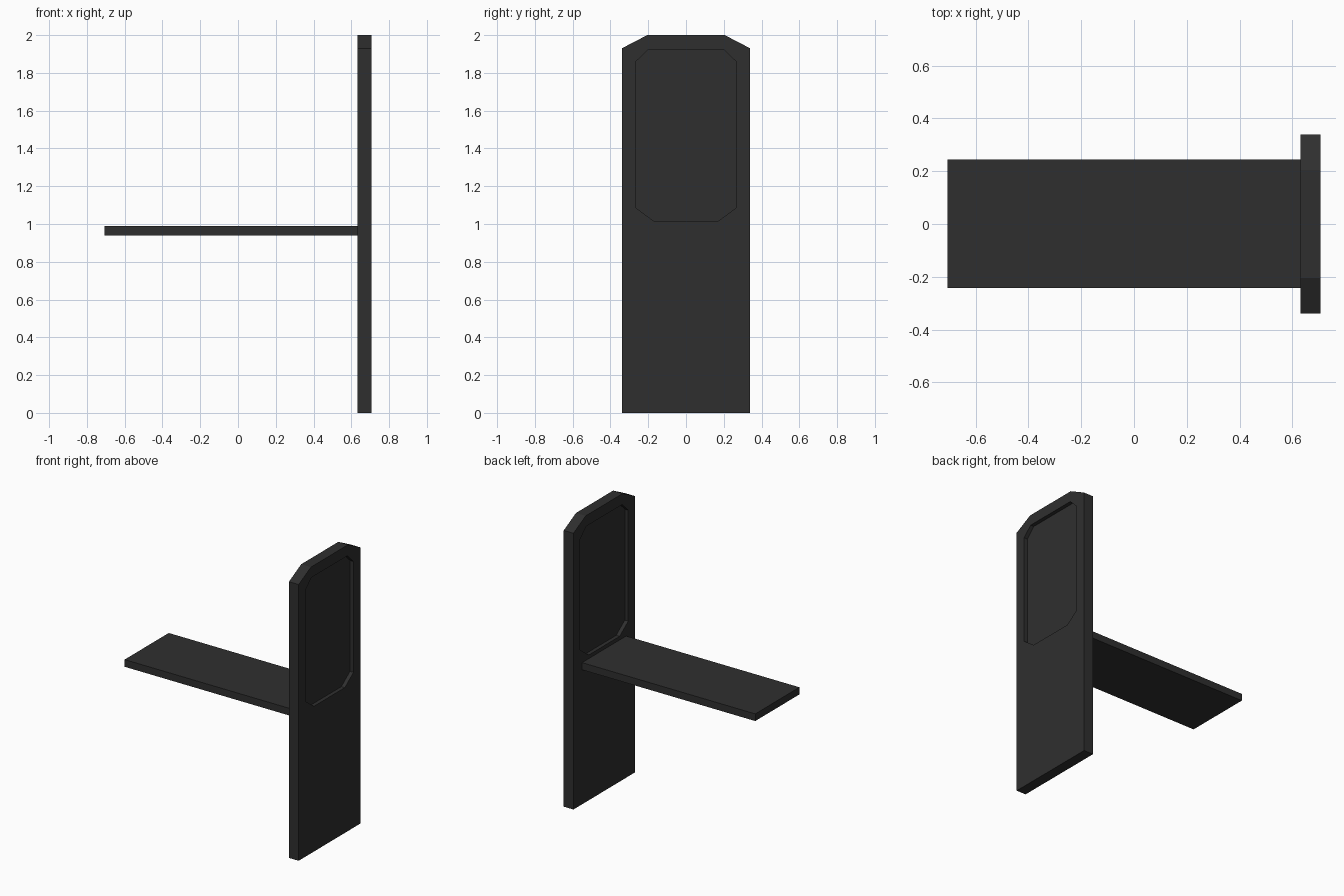
import bpy, bmesh
from mathutils import Vector

if "Cube" in bpy.data.objects:
    bpy.data.objects.remove(bpy.data.objects["Cube"])

dark = bpy.data.materials.new("dark_charcoal")
dark.diffuse_color = (0.028, 0.028, 0.028, 1)
dark.use_nodes = True
dark.node_tree.nodes["Principled BSDF"].inputs["Base Color"].default_value = dark.diffuse_color


def slab(name, loops, x0, x1):
    """Fill closed (y, z) loops (outer first, then holes) and extrude along x."""
    bm = bmesh.new()
    edges = []
    for pts in loops:
        vs = [bm.verts.new((x0, y, z)) for y, z in pts]
        edges += [bm.edges.new((vs[i - 1], vs[i])) for i in range(len(vs))]
    bmesh.ops.triangle_fill(bm, edges=edges, use_beauty=True)
    bmesh.ops.dissolve_limit(bm, angle_limit=0.01, verts=bm.verts[:], edges=bm.edges[:])
    ext = bmesh.ops.extrude_face_region(bm, geom=bm.faces[:], use_keep_orig=True)
    moved = [g for g in ext["geom"] if isinstance(g, bmesh.types.BMVert)]
    bmesh.ops.translate(bm, verts=moved, vec=Vector((x1 - x0, 0, 0)))
    bmesh.ops.recalc_face_normals(bm, faces=bm.faces[:])
    me = bpy.data.meshes.new(name)
    bm.to_mesh(me)
    bm.free()
    me.materials.append(dark)
    ob = bpy.data.objects.new(name, me)
    bpy.context.collection.objects.link(ob)
    return ob


def mirrored(half):
    """Complete a right-hand half profile across y = 0."""
    return half + [(-y, z) for y, z in reversed(half)]


outline = mirrored([(0.34, 0), (0.34, 1.93), (0.205, 2.0)])
window = mirrored([(0.17, 1.015), (0.265, 1.085), (0.265, 1.86), (0.2, 1.925)])
plank = [(-0.242, 0.94), (0.245, 0.94), (0.245, 0.99), (-0.242, 0.99)]

# Upright panel with a clipped-corner opening
slab("upright_panel", [outline, window], 0.632, 0.707)
# Thin sheet recessed from both sides of the opening
slab("recessed_pane", [window], 0.659, 0.680)
# Horizontal plank joined to the panel
slab("horizontal_plank", [plank], -0.707, 0.634)
